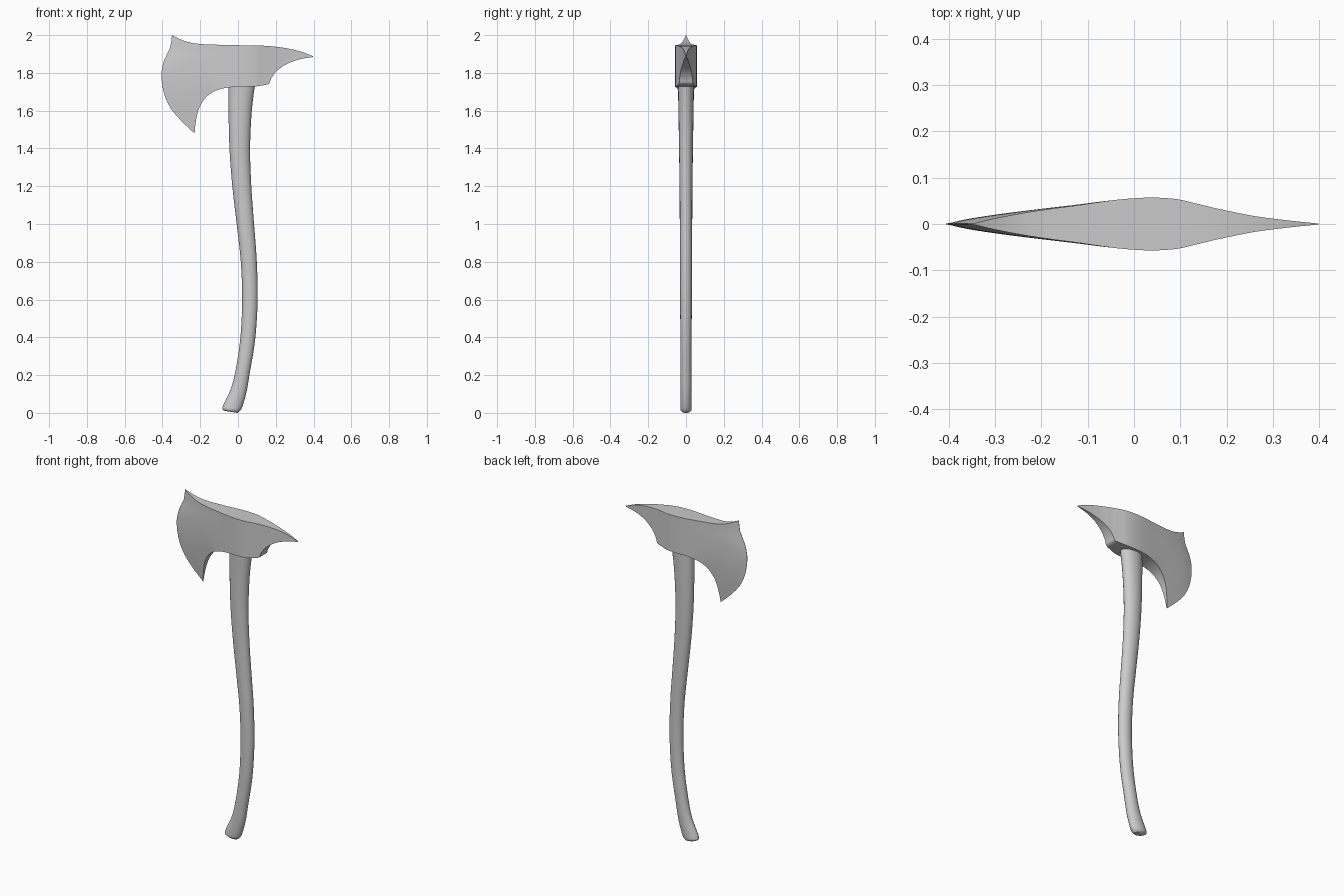
import bpy, bmesh, math


def catmull(rows, sub):
    """Smoothly interpolate a list of equal-length tuples."""
    out = []
    for i in range(len(rows) - 1):
        p0, p1, p2 = rows[max(i - 1, 0)], rows[i], rows[i + 1]
        p3 = rows[min(i + 2, len(rows) - 1)]
        for k in range(sub):
            t = k / sub
            out.append(tuple(
                0.5 * (2 * b + (c - a) * t + (2 * a - 5 * b + 4 * c - d) * t * t
                       + (3 * b - a - 3 * c + d) * t ** 3)
                for a, b, c, d in zip(p0, p1, p2, p3)))
    out.append(rows[-1])
    return out


def loft(name, rings, angle):
    """Skin closed rings of points into a capped solid."""
    bm = bmesh.new()
    loops = [[bm.verts.new(p) for p in r] for r in rings]
    n = len(loops[0])
    for a, b in zip(loops, loops[1:]):
        for i in range(n):
            j = (i + 1) % n
            bm.faces.new((a[i], a[j], b[j], b[i]))
    bm.faces.new(loops[0])
    bm.faces.new(loops[-1])
    bmesh.ops.remove_doubles(bm, verts=bm.verts, dist=0.0003)
    bmesh.ops.recalc_face_normals(bm, faces=bm.faces)
    me = bpy.data.meshes.new(name)
    bm.to_mesh(me)
    bm.free()
    ob = bpy.data.objects.new(name, me)
    bpy.context.collection.objects.link(ob)
    bpy.ops.object.select_all(action='DESELECT')
    ob.select_set(True)
    bpy.context.view_layer.objects.active = ob
    bpy.ops.object.shade_smooth_by_angle(angle=math.radians(angle))
    return ob


# Curved handle: left x, left z, right x, right z, half depth
handle = [
    (-0.068, 0.010, -0.002, 0.000, 0.020),
    (-0.083, 0.022, 0.010, 0.010, 0.029),
    (-0.074, 0.050, 0.022, 0.030, 0.030),
    (-0.037, 0.130, 0.045, 0.110, 0.030),
    (-0.012, 0.230, 0.062, 0.210, 0.030),
    (0.013, 0.400, 0.091, 0.390, 0.030),
    (0.022, 0.600, 0.104, 0.600, 0.031),
    (0.015, 0.800, 0.099, 0.810, 0.032),
    (-0.007, 1.000, 0.084, 1.010, 0.033),
    (-0.030, 1.200, 0.070, 1.210, 0.034),
    (-0.045, 1.400, 0.064, 1.400, 0.037),
    (-0.050, 1.600, 0.073, 1.600, 0.040),
    (-0.050, 1.750, 0.092, 1.750, 0.043),
]
rings = []
for lx, lz, rx, rz, d in catmull(handle, 4):
    ring = []
    for i in range(20):
        a = math.tau * i / 20
        c = 0.5 + 0.5 * math.cos(a)
        ring.append((lx + (rx - lx) * c, d * math.sin(a), lz + (rz - lz) * c))
    rings.append(ring)
loft("handle", rings, 40)

# Axe head columns from blade to spike:
# top x, top z, bottom x, bottom z, half thickness, blade bulge
head = [
    (-0.350, 2.000, -0.230, 1.480, 0.000, 1.00),
    (-0.310, 1.980, -0.222, 1.550, 0.010, 0.85),
    (-0.260, 1.962, -0.203, 1.620, 0.020, 0.60),
    (-0.200, 1.953, -0.165, 1.675, 0.030, 0.35),
    (-0.110, 1.949, -0.110, 1.709, 0.042, 0.10),
    (-0.040, 1.947, -0.040, 1.724, 0.052, 0.00),
    (0.030, 1.946, 0.030, 1.726, 0.057, 0.00),
    (0.090, 1.945, 0.090, 1.728, 0.054, 0.00),
    (0.130, 1.944, 0.130, 1.734, 0.045, 0.00),
    (0.164, 1.942, 0.164, 1.742, 0.037, 0.00),
    (0.176, 1.941, 0.176, 1.770, 0.034, 0.00),
    (0.205, 1.938, 0.205, 1.810, 0.028, 0.00),
    (0.260, 1.930, 0.260, 1.848, 0.017, 0.00),
    (0.330, 1.914, 0.330, 1.873, 0.008, 0.00),
    (0.398, 1.888, 0.398, 1.884, 0.001, 0.00),
]
bulge = [0, 0.024, 0.070, 0.100, 0.112, 0.112, 0.095, 0.055, 0]
rows = catmull([(i / 8, b) for i, b in enumerate(bulge)], 2)
rings = []
for tx, tz, bx, bz, d, s in catmull(head, 3):
    col = [(tx + (bx - tx) * t - s * b, tz + (bz - tz) * t) for t, b in rows]
    d = max(d, 0.0008)
    rings.append([(x, -d, z) for x, z in col] + [(x, d, z) for x, z in reversed(col)])
loft("axe_head", rings, 35)
